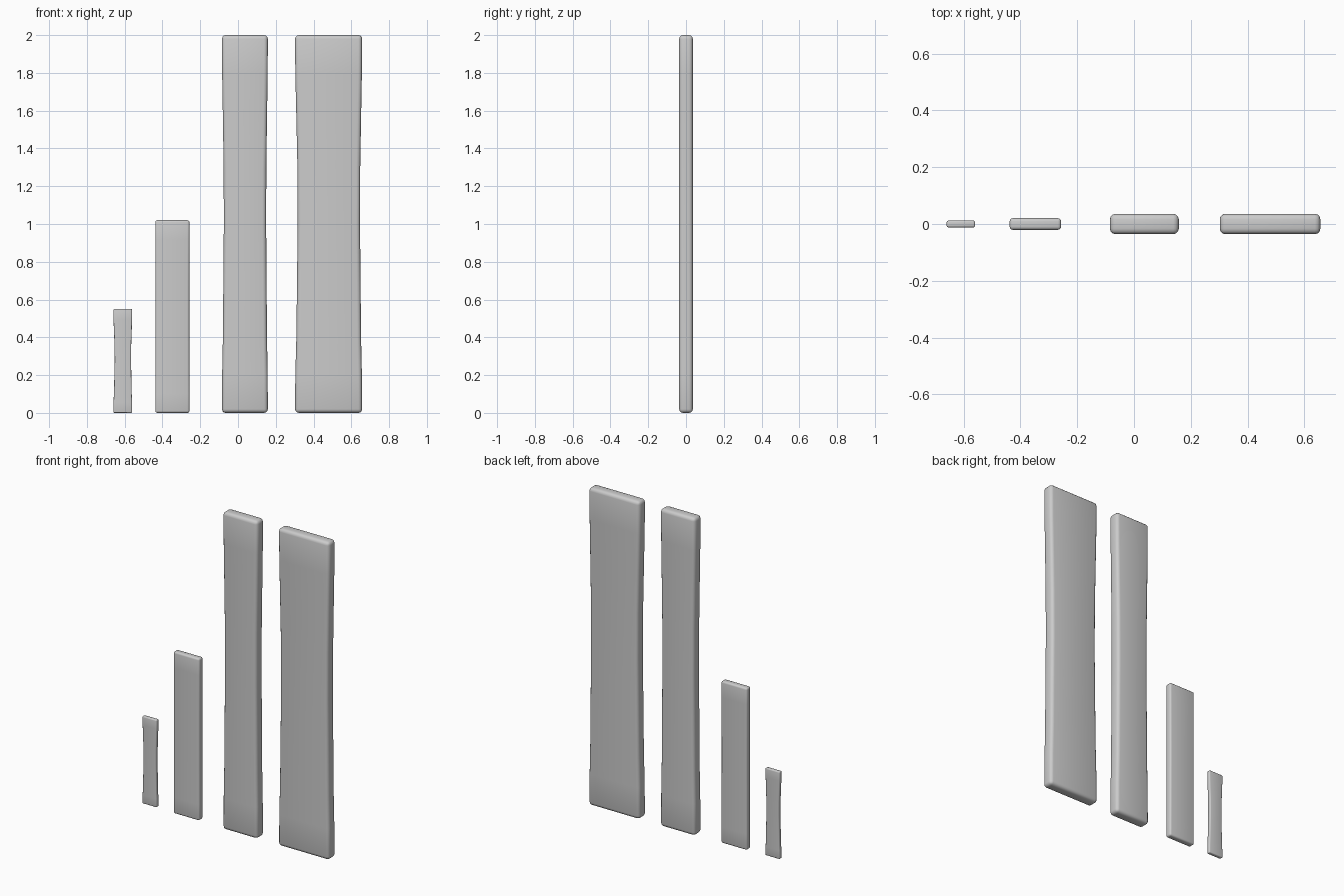
import bpy, bmesh

if "Cube" in bpy.data.objects:
    bpy.data.objects.remove(bpy.data.objects["Cube"])


def plank(name, x0, x1, thick, height, bevel, left, right):
    """Upright board; left and right are (height fraction, inset) waist profiles."""
    bm = bmesh.new()
    y = thick / 2
    rings = []
    for (t, a), (_, b) in zip(left, right):
        pts = [(x0 + a, -y), (x1 - b, -y), (x1 - b, y), (x0 + a, y)]
        rings.append([bm.verts.new((px, py, t * height)) for px, py in pts])
    for lo, hi in zip(rings, rings[1:]):
        for i in range(4):
            j = (i + 1) % 4
            bm.faces.new((lo[i], lo[j], hi[j], hi[i]))
    bm.faces.new(rings[0][::-1])
    bm.faces.new(rings[-1])
    for f in bm.faces:
        f.smooth = True
    mesh = bpy.data.meshes.new(name)
    bm.to_mesh(mesh)
    bm.free()
    obj = bpy.data.objects.new(name, mesh)
    bpy.context.collection.objects.link(obj)
    # Worn, rounded edges
    mod = obj.modifiers.new("rounded_edges", 'BEVEL')
    mod.width = bevel
    mod.segments = 3
    mod.limit_method = 'ANGLE'
    return obj


def waist(depth):
    levels = [(0, 0), (.1, .1), (.2, .5), (.35, .75), (.5, 1),
              (.65, .9), (.78, .5), (.9, .1), (1, 0)]
    return [(t, depth * k) for t, k in levels]


# Four boards from smallest to largest
plank("tiny_plank", -0.66, -0.56, 0.024, 0.55, 0.006, waist(.007), waist(.006))
plank("short_plank", -0.438, -0.257, 0.041, 1.02, 0.011, waist(.001), waist(.001))
plank("tall_plank", -0.085, 0.158, 0.072, 2.0, 0.02, waist(.01), waist(.009))
plank("wide_plank", 0.302, 0.657, 0.072, 2.0, 0.02, waist(.014), waist(.011))
